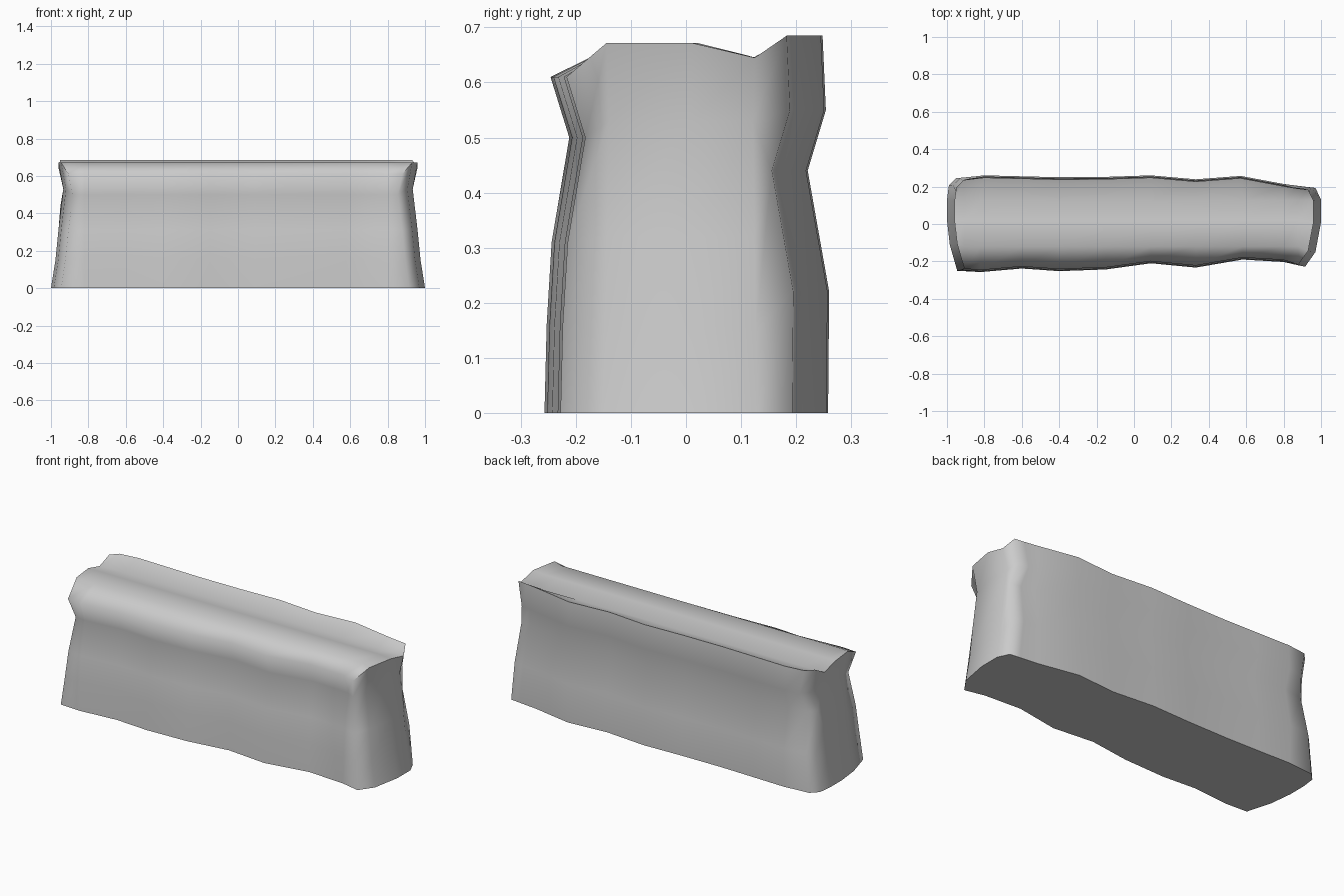
import bpy, bmesh, math

if "Cube" in bpy.data.objects:
    bpy.data.objects.remove(bpy.data.objects["Cube"])

# Wavy plan outline at ground level: front and back edges, left to right
FRONT = [(-.945, -.25), (-.945, -.25), (-.82, -.257), (-.6, -.238), (-.4, -.252), (-.15, -.243),
         (.09, -.21), (.33, -.233), (.58, -.19), (.8, -.203), (.915, -.228), (.915, -.228)]
BACK = [(-.99, .205), (-.95, .245), (-.8, .258), (-.6, .253), (-.4, .248), (-.15, .25),
        (.09, .258), (.33, .237), (.57, .255), (.8, .212), (.91, .2), (.97, .193)]
# Points down each end: (x, y, top height)
LEFT = [(-.985, -.11, .672), (-1, .02, .672), (-1, .127, .645)]
RIGHT = [(.97, -.15, .672), (1, .01, .672), (1, .13, .645)]

# Side profiles: (height, inset)
FRONT_P = [(0, 0), (.16, .004), (.31, .013), (.5, .045), (.61, .011)]
BACK_P = [(0, 0), (.22, -.002), (.44, .037), (.55, .004), (.685, .01)]
END_P = [(0, 0), (.15, .024), (.32, .041), (.53, .066), (.67, .04)]

bm = bmesh.new()


def end_scale(x, level):
    return x * (1 - END_P[level][1]) if abs(x) > .85 else x


def column(x, y, profile, side):
    return [bm.verts.new((end_scale(x, k), y - side * d, z))
            for k, (z, d) in enumerate(profile)]


def end_column(x, y, top):
    zs = [p[0] for p in END_P[:-1]] + [top]
    return [bm.verts.new((end_scale(x, k), y * (1 - END_P[k][1]), z))
            for k, z in enumerate(zs)]


front = [column(x, y, FRONT_P, -1) for x, y in FRONT]
back = [column(x, y, BACK_P, 1) for x, y in BACK]
left = [end_column(*p) for p in LEFT]
right = [end_column(*p) for p in RIGHT]

# Walls all round, and the flat base
loop = front + right + back[::-1] + left[::-1]
for a, b in zip(loop, loop[1:] + loop[:1]):
    for k in range(4):
        bm.faces.new((a[k], b[k], b[k + 1], a[k + 1]))
bm.faces.new([c[0] for c in reversed(loop)])

# Top: rounded front shoulder, flat crown, valley and raised back lip
rows = [[c[-1] for c in front]]
for i, (y, z) in enumerate([(-.12, .672), (.02, .672), (.127, .645)]):
    inner = [bm.verts.new((end_scale(x, 4), y, z)) for x, _ in FRONT[1:-1]]
    rows.append([left[i][-1]] + inner + [right[i][-1]])
rows.append([c[-1] for c in back])
for lo, hi in zip(rows, rows[1:]):
    for i in range(11):
        bm.faces.new((lo[i], lo[i + 1], hi[i + 1], hi[i]))

bmesh.ops.remove_doubles(bm, verts=bm.verts, dist=.0005)
bmesh.ops.recalc_face_normals(bm, faces=bm.faces)
mesh = bpy.data.meshes.new("wall_block")
bm.to_mesh(mesh)
bm.free()
wall = bpy.data.objects.new("wall_block", mesh)
bpy.context.collection.objects.link(wall)
bpy.context.view_layer.objects.active = wall
wall.select_set(True)
bpy.ops.object.shade_smooth_by_angle(angle=math.radians(85))
